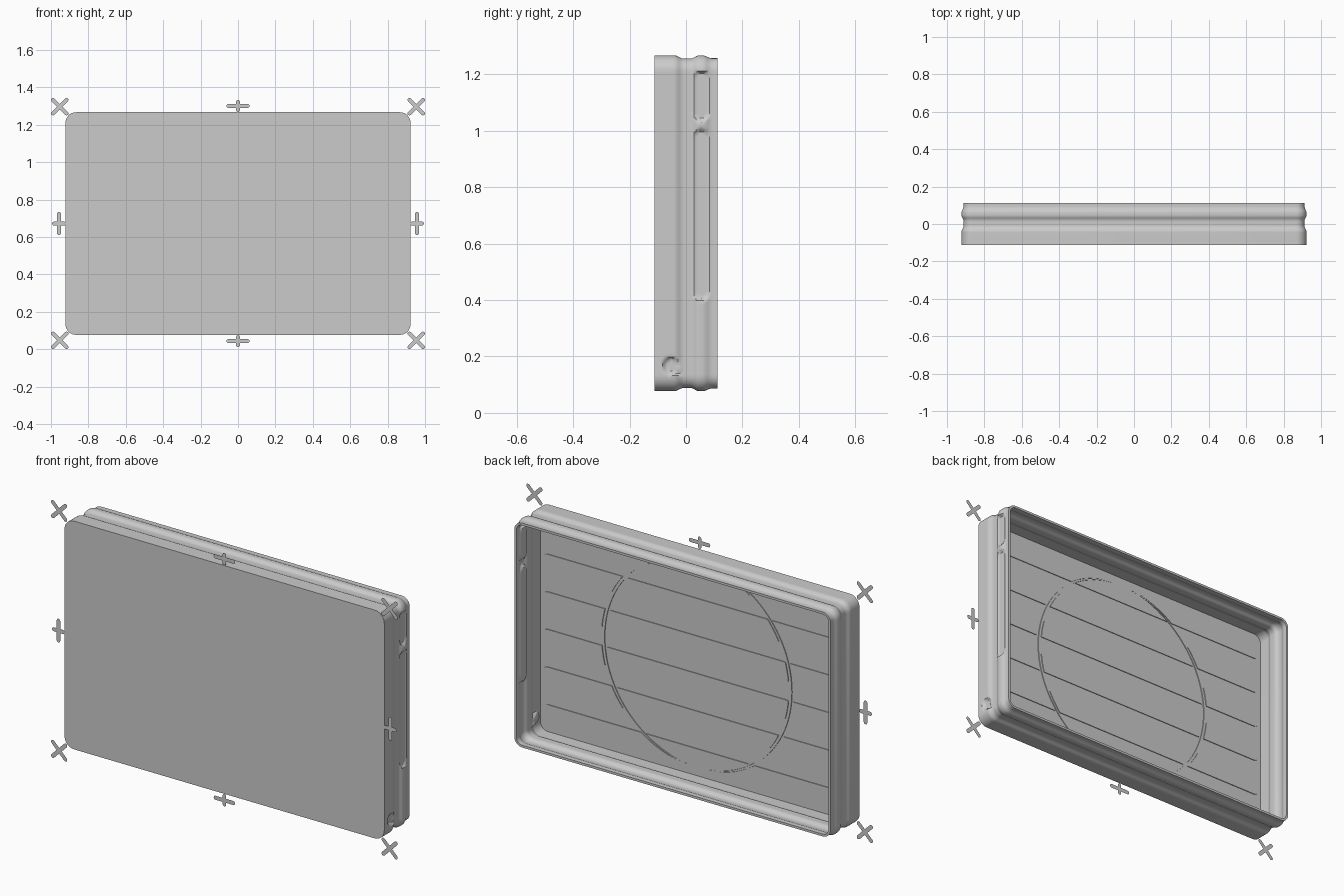
import bpy, bmesh
from math import sin, cos, pi, sqrt, hypot, radians

if "Cube" in bpy.data.objects:
    bpy.data.objects.remove(bpy.data.objects["Cube"])

HALF_W, HALF_H, MID_Z = 0.922, 0.595, 0.672
FRONT, BACK, FLOOR = -0.112, 0.112, -0.1
RADIUS, WALL = 0.055, 0.012

grey = bpy.data.materials.new("plain_grey")
grey.use_nodes = True
grey.diffuse_color = (0.6, 0.6, 0.6, 1)
grey.node_tree.nodes["Principled BSDF"].inputs["Base Color"].default_value = (0.6, 0.6, 0.6, 1)


def finish(bm, name, smooth=False, solid=True):
    if solid:
        bmesh.ops.recalc_face_normals(bm, faces=bm.faces[:])
    mesh = bpy.data.meshes.new(name)
    bm.to_mesh(mesh)
    bm.free()
    obj = bpy.data.objects.new(name, mesh)
    bpy.context.collection.objects.link(obj)
    mesh.materials.append(grey)
    if smooth:
        bpy.ops.object.select_all(action='DESELECT')
        obj.select_set(True)
        bpy.context.view_layer.objects.active = obj
        bpy.ops.object.shade_smooth_by_angle(angle=radians(35))
    return obj


def ease(t):
    t = max(0.0, min(1.0, t))
    return t * t * (3 - 2 * t)


# Pressed wall section: flat lip, groove, ridge, stepped rim
SECTION = [(-0.12, 0), (-0.04, 0), (-0.01, 0.011), (0.018, 0.011),
           (0.045, 0), (0.06, 0), (0.092, 0.01), (0.12, 0.01)]


def wall_inset(y):
    for (y0, d0), (y1, d1) in zip(SECTION, SECTION[1:]):
        if y <= y1:
            return d0 + (d1 - d0) * ease((y - y0) / (y1 - y0))


# Dents in the left wall: two long slots and a dimple with a tail (y, z, y, z, radius)
DENTS = [(0.055, 0.43, 0.055, 0.975, 0.036), (0.055, 1.066, 0.055, 1.185, 0.036),
         (-0.052, 0.168, -0.052, 0.168, 0.034), (-0.04, 0.15, 0.0, 0.12, 0.018)]


def dent_depth(y, z):
    depth = 0.0
    for y0, z0, y1, z1, r in DENTS:
        dy, dz = y1 - y0, z1 - z0
        length = dy * dy + dz * dz
        t = max(0, min(1, ((y - y0) * dy + (z - z0) * dz) / length)) if length else 0
        gap = hypot(y - y0 - t * dy, z - z0 - t * dz)
        depth = max(depth, 0.013 * ease((r - gap) / 0.014))
    return depth


# Rounded rectangle path: x, z, normal x, normal z, on the dented wall
path = []
cx, cz = HALF_W - RADIUS, HALF_H - RADIUS
STEPS = 130
for i in range(1, STEPS):
    path.append((HALF_W, MID_Z - cz + 2 * cz * i / STEPS, 1, 0, True))
for corner, (sx, sz) in enumerate([(1, 1), (-1, 1), (-1, -1), (1, -1)]):
    for i in range(9):
        a = (corner + i / 8) * pi / 2
        path.append((sx * cx + RADIUS * cos(a), MID_Z + sz * cz + RADIUS * sin(a),
                     cos(a), sin(a), False))


def add_ring(bm, y, thickness):
    ring = []
    for x, z, nx, nz, dented in path:
        d = wall_inset(y)
        if dented:
            d = max(d, dent_depth(y, z))
        d += thickness
        ring.append(bm.verts.new((x - nx * d, y, z - nz * d)))
    return ring


# Tray shell: outside to the rim, then back down the inside to the floor
bm = bmesh.new()
N = 32
rings = [add_ring(bm, FRONT + (BACK - FRONT) * i / N, 0) for i in range(N + 1)]
rings += [add_ring(bm, BACK + (FLOOR - BACK) * i / N, WALL) for i in range(N + 1)]
for a, b in zip(rings, rings[1:]):
    for i in range(len(path)):
        j = (i + 1) % len(path)
        bm.faces.new((a[i], a[j], b[j], b[i]))
bm.faces.new(rings[0])
bm.faces.new(rings[-1])
finish(bm, "tray_shell", smooth=True)


# Low raised pattern on the tray floor
def raise_plate(bm, name):
    result = bmesh.ops.extrude_face_region(bm, geom=bm.faces[:])
    verts = [v for v in result["geom"] if isinstance(v, bmesh.types.BMVert)]
    bmesh.ops.translate(bm, verts=verts, vec=(0, 0.004, 0))
    finish(bm, name)


CIRCLE, STRIP = 0.54, 0.049
GAP = 0.015


def circle_x(z, offset):
    return sqrt(max(0, CIRCLE ** 2 - z * z)) + offset


def strip_plate(outline, name):
    bm = bmesh.new()
    bm.faces.new([bm.verts.new((x, FLOOR, MID_Z + z)) for x, z in outline])
    raise_plate(bm, name)


for row in range(6):
    zc = (row - 2.5) * 4 * STRIP
    levels = [zc - STRIP + 2 * STRIP * i / 8 for i in range(9)]
    # outer strips with rounded ends at the wall
    end, r = 0.895, 0.03
    arc = [(end - r + r * cos(a), zc + s * (STRIP - r) + r * sin(a))
           for s, start in ((-1, -pi / 2), (1, 0))
           for a in [start + pi / 2 * k / 5 for k in range(6)]]
    inner = [(circle_x(z, GAP), z) for z in reversed(levels)]
    for side, label in ((1, "left"), (-1, "right")):
        strip_plate([(side * x, z) for x, z in arc + inner], f"floor_strip_{label}_{row}")
    # strip inside the circle
    if min(circle_x(z, -GAP) for z in levels) > 0.01:
        edge = [(circle_x(z, -GAP), z) for z in levels]
        strip_plate(edge + [(-x, z) for x, z in reversed(edge)], f"floor_strip_middle_{row}")

bm = bmesh.new()
SEG = 96
loops = [[bm.verts.new((r * cos(2 * pi * i / SEG), FLOOR, MID_Z + r * sin(2 * pi * i / SEG)))
          for i in range(SEG)] for r in (CIRCLE - 0.003, CIRCLE + 0.003)]
for i in range(SEG):
    j = (i + 1) % SEG
    bm.faces.new((loops[0][i], loops[0][j], loops[1][j], loops[1][i]))
raise_plate(bm, "floor_circle")


# Flat cross marks around the front edge, from round-ended bars
def add_bar(bm, x, z, half, angle, r=0.0105):
    points = []
    for sign in (1, -1):
        for k in range(7):
            a = -pi / 2 + pi * k / 6
            u, v = sign * (half - r + r * cos(a)), sign * r * sin(a)
            points.append((x + u * cos(angle) - v * sin(angle), FRONT,
                           z + u * sin(angle) + v * cos(angle)))
    bm.faces.new([bm.verts.new(p) for p in points])


def cross_mark(name, x, z, half_a, half_b, angle):
    bm = bmesh.new()
    add_bar(bm, x, z, half_a, angle)
    add_bar(bm, x, z, half_b, angle + pi / 2)
    finish(bm, name, solid=False)


for sx, side in ((1, "left"), (-1, "right")):
    cross_mark(f"edge_mark_{side}", sx * 0.957, MID_Z, 0.037, 0.062, 0)
    for sz, level in ((1, "top"), (-1, "bottom")):
        cross_mark(f"corner_mark_{level}_{side}", sx * 0.953, MID_Z + sz * 0.625,
                   0.062, 0.062, pi / 4)
for sz, level in ((1, "top"), (-1, "bottom")):
    cross_mark(f"edge_mark_{level}", 0, MID_Z + sz * 0.629, 0.062, 0.032, 0)
